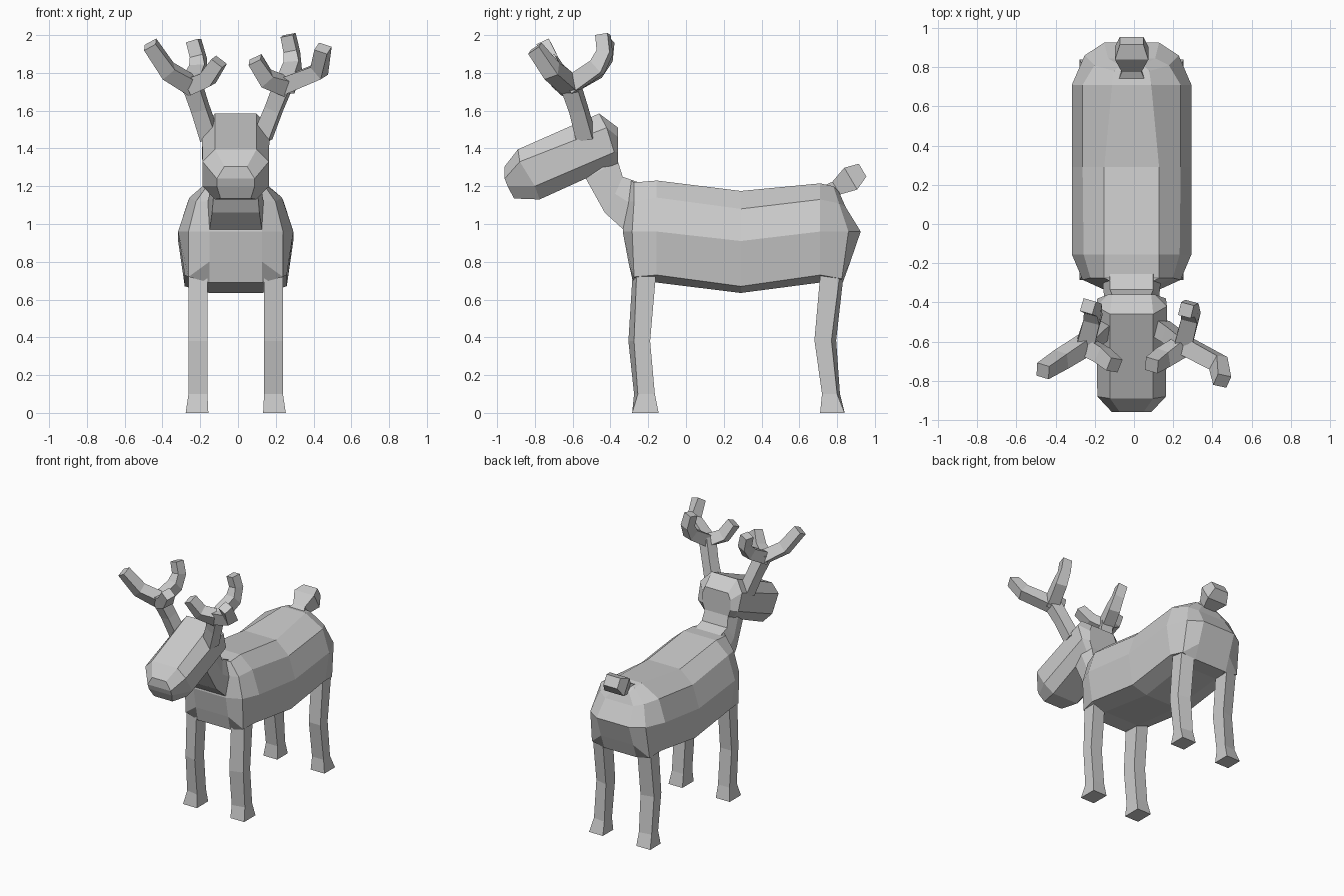
import bpy, bmesh
from mathutils import Vector

CX = -0.012  # the model's symmetry plane sits slightly left of zero


def loft(name, rings):
    """Bridge rings of points into a closed flat-shaded solid."""
    bm = bmesh.new()
    vs = [[bm.verts.new(p) for p in r] for r in rings]
    n = len(rings[0])
    for a, b in zip(vs, vs[1:]):
        for i in range(n):
            j = (i + 1) % n
            bm.faces.new((a[i], a[j], b[j], b[i]))
    for r in (vs[0], vs[-1]):
        for i in range(n // 2 - 1):
            bm.faces.new((r[i], r[i + 1], r[n - 2 - i], r[n - 1 - i]))
    bmesh.ops.recalc_face_normals(bm, faces=bm.faces)
    me = bpy.data.meshes.new(name)
    bm.to_mesh(me)
    bm.free()
    ob = bpy.data.objects.new(name, me)
    bpy.context.collection.objects.link(ob)
    return ob


def sym(half):
    """Complete a half ring across the symmetry plane."""
    return ([(CX + x, y, z) for x, y, z in half]
            + [(CX - x, y, z) for x, y, z in reversed(half)])


def section(y, *xz):
    return [(x, y, z) for x, z in xz]


def tube(name, path, radii):
    """Four-sided tapering tube along a path."""
    pts = [Vector(p) for p in path]
    rings = []
    for i, p in enumerate(pts):
        t = (pts[min(i + 1, len(pts) - 1)] - pts[max(i - 1, 0)]).normalized()
        u = t.cross(Vector((0.25, 1, 0.1))).normalized()
        v = t.cross(u)
        r = radii[i]
        rings.append([p + r * (a * u + b * v) for a, b in ((1, 1), (-1, 1), (-1, -1), (1, -1))])
    return loft(name, rings)


# Torso: top, shoulder, widest, lower side, belly
torso = [
    [(.11, -.29, 1.23), (.13, -.31, 1.12), (.14, -.335, .96), (.14, -.305, .8), (.14, -.28, .69)],
    [(.14, -.275, 1.22), (.21, -.275, 1.12), (.25, -.285, .96), (.25, -.275, .72), (.14, -.24, .69)],
    section(-.155, (.14, 1.23), (.245, 1.14), (.305, .96), (.27, .73), (.15, .69)),
    section(.29, (.14, 1.175), (.25, 1.08), (.305, .91), (.27, .67), (.14, .635)),
    section(.71, (.1, 1.215), (.25, 1.13), (.305, .96), (.27, .73), (.15, .69)),
    [(.09, .78, 1.2), (.19, .81, 1.11), (.24, .86, .96), (.25, .825, .71), (.14, .8, .69)],
    [(.06, .81, 1.17), (.12, .845, 1.09), (.14, .925, .96), (.14, .87, .8), (.14, .83, .69)],
]
loft("torso", [sym(r) for r in torso])

# Neck
neck = [
    [(.11, -.25, 1.22), (.15, -.28, 1.1), (.14, -.32, .96)],
    [(.11, -.335, 1.25), (.14, -.375, 1.16), (.125, -.43, 1.06)],
    [(.1, -.36, 1.33), (.13, -.44, 1.29), (.11, -.53, 1.24)],
    [(.09, -.38, 1.38), (.11, -.46, 1.36), (.09, -.54, 1.32)],
]
loft("neck", [sym(r) for r in neck])

# Head: muzzle tip, muzzle, back of skull, nape
head = [
    [(.06, -.96, 1.305), (.1, -.96, 1.24), (.1, -.945, 1.2), (.08, -.91, 1.135)],
    [(.11, -.89, 1.395), (.175, -.88, 1.33), (.175, -.8, 1.2), (.11, -.775, 1.13)],
    [(.11, -.46, 1.585), (.18, -.42, 1.51), (.175, -.38, 1.38), (.11, -.4, 1.3)],
    [(.1, -.36, 1.51), (.12, -.36, 1.46), (.12, -.36, 1.38), (.1, -.36, 1.32)],
]
loft("head", [sym(r) for r in head])

# Tail
tail = [(.74, 1.13, .08, .07), (.795, 1.19, .05, .04), (.872, 1.24, .085, .068), (.935, 1.285, .06, .04)]
loft("tail", [[(CX + sx * w, y + sy * h * -.5, z + sy * h * .85)
               for sx, sy in ((1, 1), (1, -1), (-1, -1), (-1, 1))] for y, z, w, h in tail])

# Legs: z, inner x, outer x, front y, back y, corner skew
legs = {
    "front_leg": [(.78, .15, .25, -.28, -.155, .02), (.38, .15, .25, -.305, -.19, .03),
                  (.1, .15, .25, -.275, -.165, .02), (0, .145, .265, -.285, -.145, 0)],
    "back_leg": [(.78, .15, .25, .715, .84, .02), (.385, .15, .25, .68, .795, .025),
                 (.1, .15, .25, .72, .815, .015), (0, .145, .265, .71, .84, 0)],
}
for part, rows in legs.items():
    front = part == "front_leg"
    for side, s in (("left", -1), ("right", 1)):
        loft(f"{part}_{side}", [
            [(CX + s * a, f, z), (CX + s * b, f + (k if front else 0), z),
             (CX + s * b, g - (0 if front else k), z), (CX + s * a, g, z)]
            for z, a, b, f, g, k in rows])

# Antlers: a trunk and three bent tines each, slightly different per side
antlers = {
    "right": [
        ("trunk", [(.13, -.53, 1.46), (.19, -.57, 1.61), (.25, -.62, 1.76)]),
        ("inner_tine", [(.25, -.62, 1.73), (.15, -.68, 1.77), (.09, -.72, 1.87)]),
        ("rear_tine", [(.25, -.62, 1.73), (.29, -.47, 1.83), (.285, -.43, 1.91), (.265, -.44, 2.0)]),
        ("outer_tine", [(.24, -.61, 1.73), (.43, -.71, 1.81), (.45, -.8, 1.93)]),
    ],
    "left": [
        ("trunk", [(-.15, -.53, 1.46), (-.2, -.57, 1.61), (-.25, -.62, 1.76)]),
        ("inner_tine", [(-.25, -.62, 1.73), (-.16, -.67, 1.77), (-.1, -.72, 1.86)]),
        ("rear_tine", [(-.25, -.62, 1.73), (-.21, -.48, 1.81), (-.21, -.43, 1.88), (-.235, -.42, 1.97)]),
        ("outer_tine", [(-.24, -.61, 1.73), (-.37, -.69, 1.81), (-.465, -.75, 1.95)]),
    ],
}
for side, parts in antlers.items():
    for part, path in parts:
        radii = [.045, .042, .045] if part == "trunk" else [.045, .042, .036, .034][:len(path)]
        tube(f"antler_{side}_{part}", path, radii)
